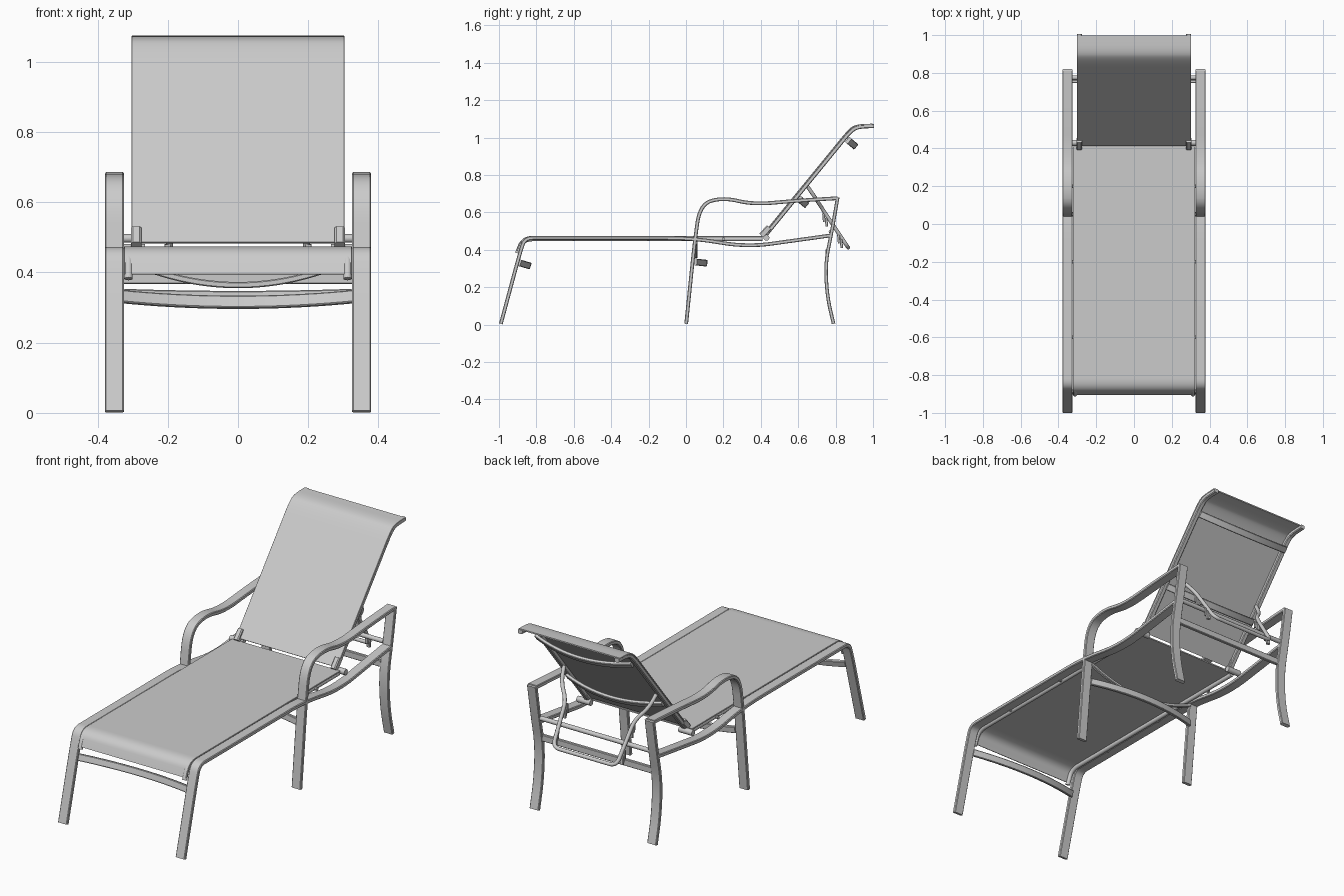
import bpy
import math
from mathutils import Vector

if "Cube" in bpy.data.objects:
    bpy.data.objects.remove(bpy.data.objects["Cube"])

grey = bpy.data.materials.new("light grey")
grey.use_nodes = True
colour = (0.6, 0.6, 0.6, 1)
grey.diffuse_color = colour
grey.node_tree.nodes["Principled BSDF"].inputs["Base Color"].default_value = colour


def rounded(points, radius, steps=8):
    """Polyline with its corners replaced by smooth bends."""
    pts = [Vector(p) for p in points]
    path = [pts[0]]
    for a, b, c in zip(pts, pts[1:], pts[2:]):
        p = b + (a - b).normalized() * min(radius, (a - b).length * 0.49)
        q = b + (c - b).normalized() * min(radius, (c - b).length * 0.49)
        for i in range(steps + 1):
            t = i / steps
            path.append(p * (1 - t) ** 2 + b * 2 * t * (1 - t) + q * t * t)
    return path + [pts[-1]]


def flat_section(width, thick):
    """Bar section with slightly cut corners."""
    w, h = width / 2, thick / 2
    c = min(w, h) * 0.35
    return [(w, h - c), (w - c, h), (c - w, h), (-w, h - c),
            (-w, c - h), (c - w, -h), (w - c, -h), (w, c - h)]


def round_section(radius, sides=12):
    return [(radius * math.cos(math.tau * i / sides),
             radius * math.sin(math.tau * i / sides)) for i in range(sides)]


def sweep(name, path, axis, section):
    """Carry a section along a path that lies across the given axis."""
    path, axis = [Vector(p) for p in path], Vector(axis).normalized()
    n, verts, faces = len(section), [], []
    for i, p in enumerate(path):
        tangent = path[min(i + 1, len(path) - 1)] - path[max(i - 1, 0)]
        normal = axis.cross(tangent).normalized()
        verts += [p + axis * u + normal * v for u, v in section]
    for i in range(len(path) - 1):
        for j in range(n):
            k = (j + 1) % n
            faces.append((i * n + j, i * n + k, i * n + n + k, i * n + n + j))
    faces += [tuple(reversed(range(n))), tuple(range(len(verts) - n, len(verts)))]
    mesh = bpy.data.meshes.new(name)
    mesh.from_pydata(verts, [], faces)
    mesh.materials.append(grey)
    obj = bpy.data.objects.new(name, mesh)
    bpy.context.collection.objects.link(obj)
    bpy.ops.object.select_all(action='DESELECT')
    obj.select_set(True)
    bpy.context.view_layer.objects.active = obj
    bpy.ops.object.mode_set(mode='EDIT')
    bpy.ops.mesh.select_all(action='SELECT')
    bpy.ops.mesh.normals_make_consistent(inside=False)
    bpy.ops.object.mode_set(mode='OBJECT')
    bpy.ops.object.shade_smooth_by_angle(angle=math.radians(35))
    return obj


def profile(x, yz, radius):
    return rounded([(x, y, z) for y, z in yz], radius)


def bowed_bar(name, start, bow, half, section):
    """Cross bar between the sides, bending along the bow vector."""
    start, bow = Vector(start), Vector(bow)
    path = []
    for i in range(25):
        s = i / 12 - 1
        path.append(start + bow * (1 - s * s) + Vector((half * s, 0, 0)))
    return sweep(name, path, Vector((1, 0, 0)).cross(bow), section)


X = (1, 0, 0)
FRAME = flat_section(0.054, 0.02)
BAR = flat_section(0.036, 0.018)

seat_line = [(-0.902, 0.395), (-0.872, 0.471), (-0.76, 0.471), (0.41, 0.471)]
back_line = [(0.415, 0.485), (0.875, 1.048), (0.915, 1.068), (0.997, 1.071)]

# Fabric slings
sweep("seat_sling", profile(0, seat_line, 0.07), X, flat_section(0.648, 0.007))
sweep("back_sling", profile(0, back_line, 0.07), X, flat_section(0.606, 0.007))

for side, s in (("left", 1), ("right", -1)):
    x = 0.352 * s
    # Front leg running into the long side rail
    sweep(side + "_front_leg_and_rail", profile(x, [
        (-0.99, 0.004), (-0.885, 0.395), (-0.86, 0.463), (-0.78, 0.463),
        (0.03, 0.463), (0.33, 0.415), (0.775, 0.477)], 0.13), X, FRAME)
    # Middle leg running into the armrest
    sweep(side + "_middle_leg_and_arm", profile(x, [
        (0.001, 0.004), (0.046, 0.44), (0.075, 0.645), (0.2, 0.68),
        (0.36, 0.642), (0.58, 0.662), (0.81, 0.676)], 0.12), X, FRAME)
    # Curved rear leg
    sweep(side + "_rear_leg", profile(x, [
        (0.789, 0.004), (0.755, 0.15), (0.745, 0.33), (0.78, 0.5),
        (0.811, 0.68)], 0.12), X, flat_section(0.054, 0.019))
    # Tubes that hold the fabric edges
    sweep(side + "_seat_tube", profile(0.312 * s, [(y, z - 0.013) for y, z in seat_line], 0.07),
          X, round_section(0.012))
    sweep(side + "_back_tube", profile(0.289 * s, [(y + 0.008, z - 0.009) for y, z in back_line], 0.07),
          X, flat_section(0.026, 0.022))
    # Hinge of the backrest
    sweep(side + "_hinge_pin", [(0.265 * s, 0.43, 0.465), (0.345 * s, 0.43, 0.465)],
          (0, 1, 0), round_section(0.016))
    sweep(side + "_hinge_plate", [(0.29 * s, 0.405, 0.475), (0.29 * s, 0.445, 0.52)],
          X, flat_section(0.03, 0.034))
    # Notched catches on the prop
    for i, (y, z) in enumerate([(0.735, 0.545), (0.815, 0.43)]):
        for j in range(2):
            base = Vector((0.2 * s, y + 0.014 * j, z + 0.05 - 0.025 * j))
            sweep(f"{side}_catch_{i}_{j}", [base, base + Vector((0, 0.004, -0.045))],
                  X, flat_section(0.02, 0.014))
    # Bolts under the side rail
    for y in (-0.6, -0.2, 0.2):
        sweep(side + "_rail_bolt", [(0.31 * s, y, 0.458), (0.335 * s, y, 0.458)],
              (0, 1, 0), round_section(0.009, 8))

# Cross bars under the seat
bowed_bar("front_cross_bar", (0, -0.892, 0.331), (0, 0.053, -0.016), 0.33, BAR)
bowed_bar("middle_cross_bar", (0, 0.05, 0.335), (0, 0.055, -0.006), 0.33, BAR)
bowed_bar("seat_sag_bar", (0, 0.052, 0.44), (0, 0, -0.076), 0.33, flat_section(0.018, 0.018))

# Cross bars between the rear legs
sweep("rear_lower_bar", [(-0.33, 0.755, 0.385), (0.33, 0.755, 0.385)], (0, 0, 1), BAR)
sweep("rear_round_bar", [(-0.33, 0.775, 0.497), (0.33, 0.775, 0.497)],
      (0, 0, 1), round_section(0.012))

# Cross bars behind the backrest
bowed_bar("back_upper_bar", (0, 0.868, 0.985), (0, 0.036, -0.03), 0.285, BAR)
bowed_bar("back_lower_bar", (0, 0.605, 0.672), (0, 0.036, -0.03), 0.285, BAR)

# Swinging prop that sets the backrest angle
prop = [(0.278, 0.645, 0.745), (0.262, 0.69, 0.68), (0.205, 0.735, 0.61), (0.19, 0.867, 0.412)]
loop = prop + [(-x, y, z) for x, y, z in reversed(prop)]
sweep("back_prop", rounded(loop, 0.04), (0, 0.83, 0.55), round_section(0.01))
